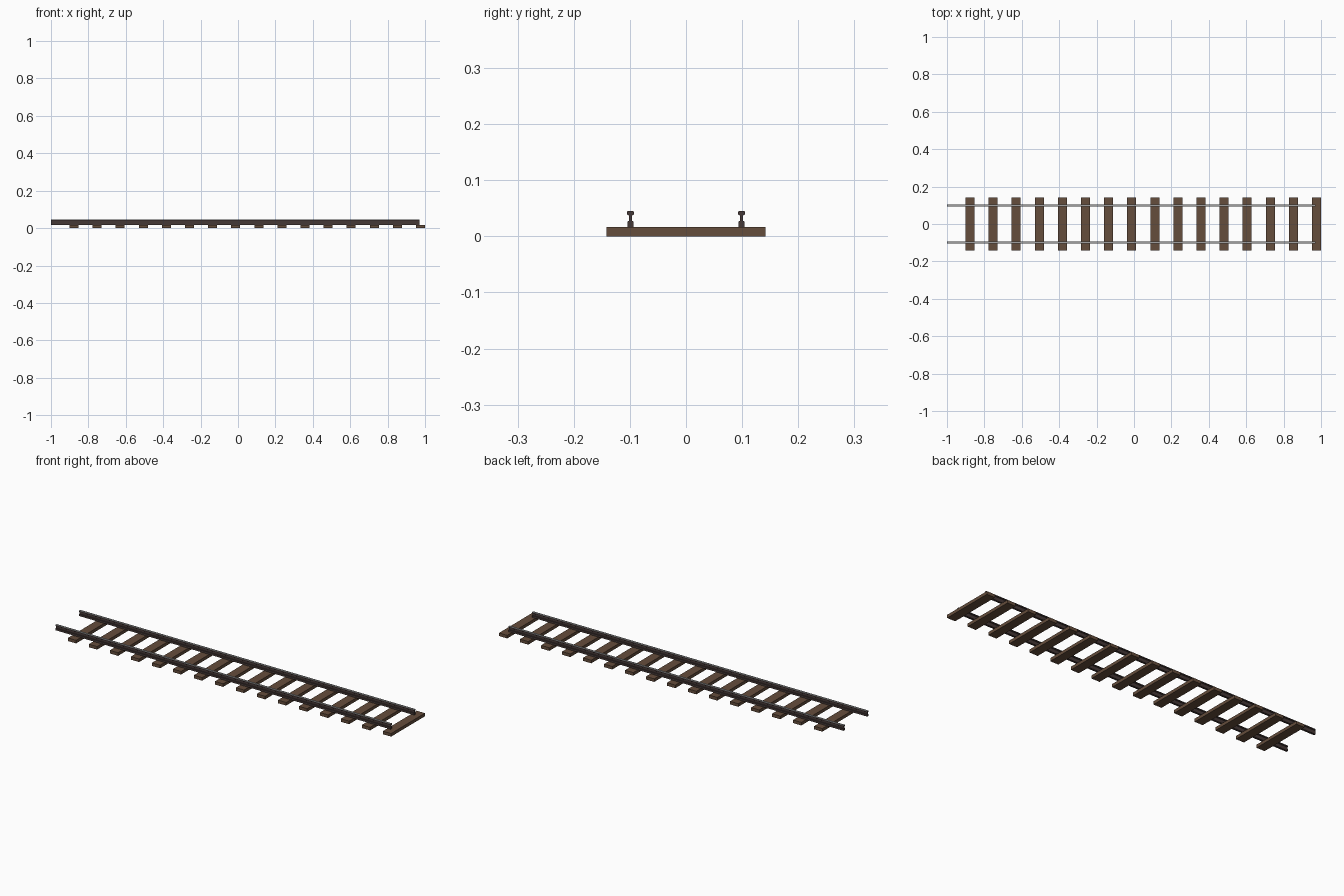
import bpy

if "Cube" in bpy.data.objects:
    bpy.data.objects.remove(bpy.data.objects["Cube"])

def material(name, color):
    m = bpy.data.materials.new(name)
    m.diffuse_color = (*color, 1)
    m.use_nodes = True
    m.node_tree.nodes["Principled BSDF"].inputs["Base Color"].default_value = m.diffuse_color
    return m

wood = material("wood", (0.13, 0.075, 0.045))
rust = material("rusted_steel", (0.06, 0.04, 0.037))
steel = material("worn_steel", (0.36, 0.36, 0.36))

def add_mesh(name, verts, faces, mats):
    me = bpy.data.meshes.new(name)
    me.from_pydata(verts, [], faces)
    for m in mats:
        me.materials.append(m)
    ob = bpy.data.objects.new(name, me)
    bpy.context.collection.objects.link(ob)
    return ob

def extrude_x(name, profile, x0, x1, mats):
    """Extrude a counter-clockwise (y, z) profile along x."""
    n = len(profile)
    verts = [(x, y, z) for x in (x0, x1) for y, z in profile]
    faces = [tuple(reversed(range(n))), tuple(range(n, 2 * n))]
    faces += [(i, (i + 1) % n, (i + 1) % n + n, i + n) for i in range(n)]
    return add_mesh(name, verts, faces, mats)

# Sleepers
COUNT, FIRST, LAST = 16, -0.877, 0.976
SLEEPER_TOP = 0.0165
box = [(-0.142, 0), (0.142, 0), (0.142, SLEEPER_TOP), (-0.142, SLEEPER_TOP)]
for i in range(COUNT):
    x = FIRST + (LAST - FIRST) * i / (COUNT - 1)
    extrude_x(f"sleeper_{i + 1}", box, x - 0.024, x + 0.024, [wood])

# Rails: foot, narrow web and chamfered head
half = [(0.0055, SLEEPER_TOP), (0.0055, 0.0265), (0.0028, 0.0275),
        (0.0028, 0.037), (0.006, 0.039), (0.006, 0.0435), (0.0045, 0.0455)]
profile = half + [(-y, z) for y, z in reversed(half)]
for name, y in (("front_rail", -0.099), ("back_rail", 0.099)):
    rail = extrude_x(name, profile, -1.0, 0.971, [rust, steel])
    rail.location.y = y
    # Worn running surface
    for p in rail.data.polygons:
        if p.normal.z > 0.4 and p.center.z > 0.043:
            p.material_index = 1
